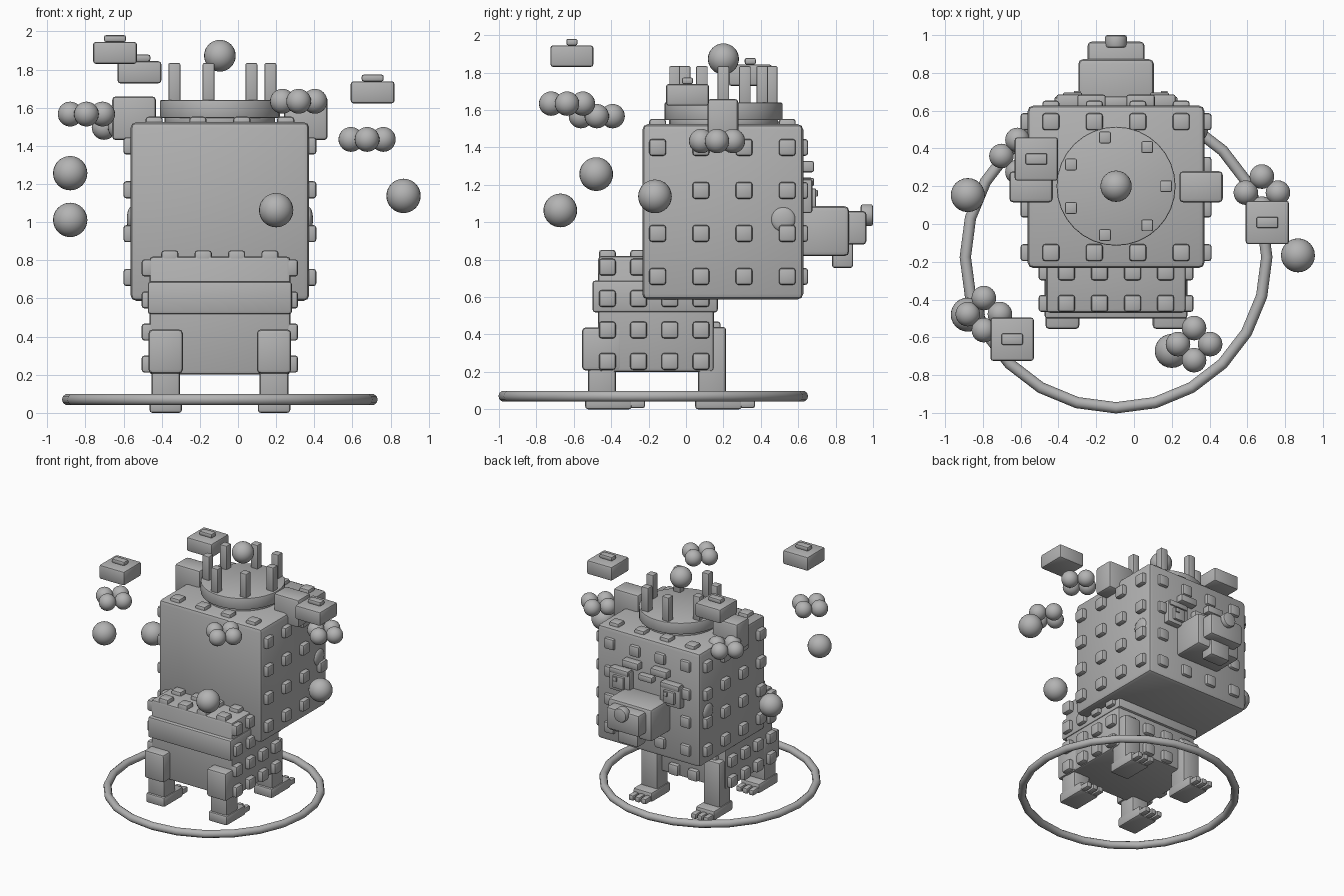
import bpy, bmesh, math
from mathutils import Matrix, Vector

if "Cube" in bpy.data.objects:
    bpy.data.objects.remove(bpy.data.objects["Cube"], do_unlink=True)

CX = -0.095  # mirror plane of the creature

grey = bpy.data.materials.new("clay grey")
grey.use_nodes = True
grey.diffuse_color = (0.45, 0.45, 0.45, 1)
grey.node_tree.nodes["Principled BSDF"].inputs["Base Color"].default_value = (0.45, 0.45, 0.45, 1)


def finish(name, bm):
    mesh = bpy.data.meshes.new(name)
    bm.to_mesh(mesh)
    bm.free()
    mesh.materials.append(grey)
    ob = bpy.data.objects.new(name, mesh)
    bpy.context.collection.objects.link(ob)
    bpy.ops.object.select_all(action='DESELECT')
    ob.select_set(True)
    bpy.context.view_layer.objects.active = ob
    bpy.ops.object.shade_smooth_by_angle(angle=math.radians(40))
    return ob


def boxes(name, items, bevel=0.015):
    """One object made of rounded boxes, each given as (centre, size)."""
    bm = bmesh.new()
    for c, s in items:
        m = Matrix.Translation(c) @ Matrix.Diagonal((*s, 1))
        bmesh.ops.create_cube(bm, size=1, matrix=m)
    bmesh.ops.bevel(bm, geom=bm.edges[:], offset=bevel, segments=2,
                    profile=0.5, affect='EDGES')
    return finish(name, bm)


def balls(name, centres, r, scale=(1, 1, 1)):
    bm = bmesh.new()
    for c in centres:
        m = Matrix.Translation(c) @ Matrix.Diagonal((*scale, 1))
        bmesh.ops.create_uvsphere(bm, u_segments=24, v_segments=16, radius=r, matrix=m)
    return finish(name, bm)


def drum(name, c, r, depth, bevel=0.008, rot=Matrix()):
    bm = bmesh.new()
    bmesh.ops.create_cone(bm, cap_ends=True, segments=32, radius1=r, radius2=r,
                          depth=depth, matrix=Matrix.Translation(c) @ rot)
    rims = [e for e in bm.edges if any(len(f.verts) > 4 for f in e.link_faces)]
    bmesh.ops.bevel(bm, geom=rims, offset=bevel, segments=2, profile=0.5, affect='EDGES')
    return finish(name, bm)


def pair(dx):
    return (CX - dx, CX + dx)


def spread(c, step):
    return [c + step * k for k in (-1.5, -0.5, 0.5, 1.5)]


# Head and torso
head_c, head_s = Vector((CX, 0.197, 1.056)), Vector((0.937, 0.86, 0.937))
boxes("head", [(head_c, head_s)], 0.03)
boxes("torso", [((CX, -0.16, 0.51), (0.74, 0.62, 0.62))], 0.02)
boxes("belt", [((CX, -0.165, 0.603), (0.756, 0.67, 0.17))], 0.015)

# Studs on the head: full grids on the sides, borders on face and crown
S, T = 0.09, 0.07
hx, hy, hz = spread(CX, 0.23), spread(0.195, 0.231), spread(1.055, 0.23)
head_studs = [((x, y, z), (T, S, S)) for x in pair(0.471) for y in hy for z in hz]
head_studs += [((x, y, 1.518), (S, S, T)) for x in hx for y in (hy[0], hy[3])]
head_studs += [((x, 0.618, z), (S, T, S)) for x in hx for z in hz
               if x in (hx[0], hx[3]) or z in (hz[0], hz[3])]
boxes("head_studs", head_studs)

# Studs on the torso
tx, ty, tz = spread(CX, 0.175), spread(-0.17, 0.167), spread(0.508, 0.168)
torso_studs = [((x, y, z), (T, S, S)) for x in pair(0.375) for y in ty for z in tz]
torso_studs += [((x, y, 0.817), (S, S, T)) for x in tx for y in ty]
torso_studs += [((x, 0.15, z), (S, T, S)) for x in tx for z in tz[:2]]
boxes("torso_studs", torso_studs)

# Legs, feet and toes
for side, x in zip(("right", "left"), pair(0.284)):
    boxes("back_thigh_" + side, [((x, -0.449, 0.322), (0.18, 0.214, 0.23))], 0.02)
    for end, y, top in (("back", -0.449, 0.3), ("front", 0.139, 0.44)):
        boxes(f"{end}_leg_{side}", [((x, y, top / 2 + 0.02), (0.15, 0.15, top - 0.04))])
        boxes(f"{end}_foot_{side}", [((x, y + 0.035, 0.04), (0.17, 0.25, 0.08))])
        boxes(f"{end}_toes_{side}", [((x + d, y + 0.185, 0.03), (0.046, 0.09, 0.046))
                                     for d in (-0.056, 0, 0.056)], 0.012)

# Ears
for side, x in zip(("right", "left"), pair(0.45)):
    boxes("ear_" + side, [((x, 0.197, 1.545), (0.23, 0.165, 0.23))], 0.02)

# Face
boxes("snout", [((CX, 0.735, 0.952), (0.4, 0.275, 0.267))], 0.025)
boxes("muzzle", [((CX, 0.88, 0.97), (0.3, 0.17, 0.18))], 0.02)
boxes("tongue", [((CX, 0.837, 0.83), (0.18, 0.113, 0.15))])
drum("nose", (CX, 0.967, 1.038), 0.058, 0.066, 0.012, Matrix.Rotation(math.pi / 2, 4, 'X'))
for side, x in zip(("right", "left"), pair(0.23)):
    boxes("eye_" + side, [((x, 0.645, 1.14), (0.19, 0.06, 0.18))], 0.01)
    boxes("pupil_" + side, [((x, 0.68, 1.13), (0.1, 0.03, 0.1))], 0.006)
    boxes("glint_" + side, [((x + 0.025, 0.697, 1.155), (0.035, 0.016, 0.035))], 0.004)
    boxes("eyelid_" + side, [((x, 0.65, 1.215), (0.17, 0.07, 0.045))], 0.01)
boxes("brows", [((x, 0.65, 1.297), (0.15, 0.07, 0.06)) for x in pair(0.13)], 0.012)
boxes("brow_bridge", [((CX, 0.645, 1.215), (0.13, 0.06, 0.05))], 0.012)
balls("cheeks", [(x, 0.52, 1.015) for x in pair(0.466)], 0.065, (0.34, 1, 1))

# Crown
drum("crown_base", (CX, 0.2, 1.535), 0.29, 0.05)
drum("crown_disc", (CX, 0.2, 1.593), 0.315, 0.095)
turns = [k * math.tau / 7 for k in range(7)]
boxes("crown_spikes", [((CX + 0.265 * math.cos(a), 0.2 + 0.265 * math.sin(a), 1.73),
                        (0.062, 0.062, 0.21)) for a in turns], 0.008)
balls("crown_ball", [(CX, 0.2, 1.873)], 0.083)

# Floating boxes with small lids
for n, c in enumerate([(-0.645, -0.61, 1.888), (-0.517, 0.344, 1.786), (0.706, 0.008, 1.681)]):
    c = Vector(c)
    boxes(f"floating_box_{n}", [(c, (0.23, 0.23, 0.116))])
    boxes(f"floating_box_lid_{n}", [(c + Vector((0, 0, 0.075)), (0.115, 0.06, 0.035))], 0.01)

# Floating clusters of four balls
for n, (x, y, z) in enumerate([(-0.795, -0.477, 1.567), (0.318, -0.636, 1.634),
                               (0.677, 0.166, 1.434), (-0.617, 0.36, 1.497)]):
    d = 0.085
    balls(f"ball_cluster_{n}", [(x + d, y, z), (x - d, y, z), (x, y + d, z), (x, y - d, z)], 0.065)

# Single floating balls
balls("floating_balls", [(-0.88, -0.48, 1.257), (-0.88, 0.153, 1.012),
                         (0.2, -0.672, 1.063), (0.868, -0.166, 1.138)], 0.09)

# Ground ring
bpy.ops.mesh.primitive_torus_add(major_segments=24, minor_segments=10, major_radius=0.798,
                                 minor_radius=0.03, location=(CX, -0.175, 0.07))
ring = bpy.context.object
ring.name = "ground_ring"
ring.data.materials.append(grey)
bpy.ops.object.shade_smooth_by_angle(angle=math.radians(40))
